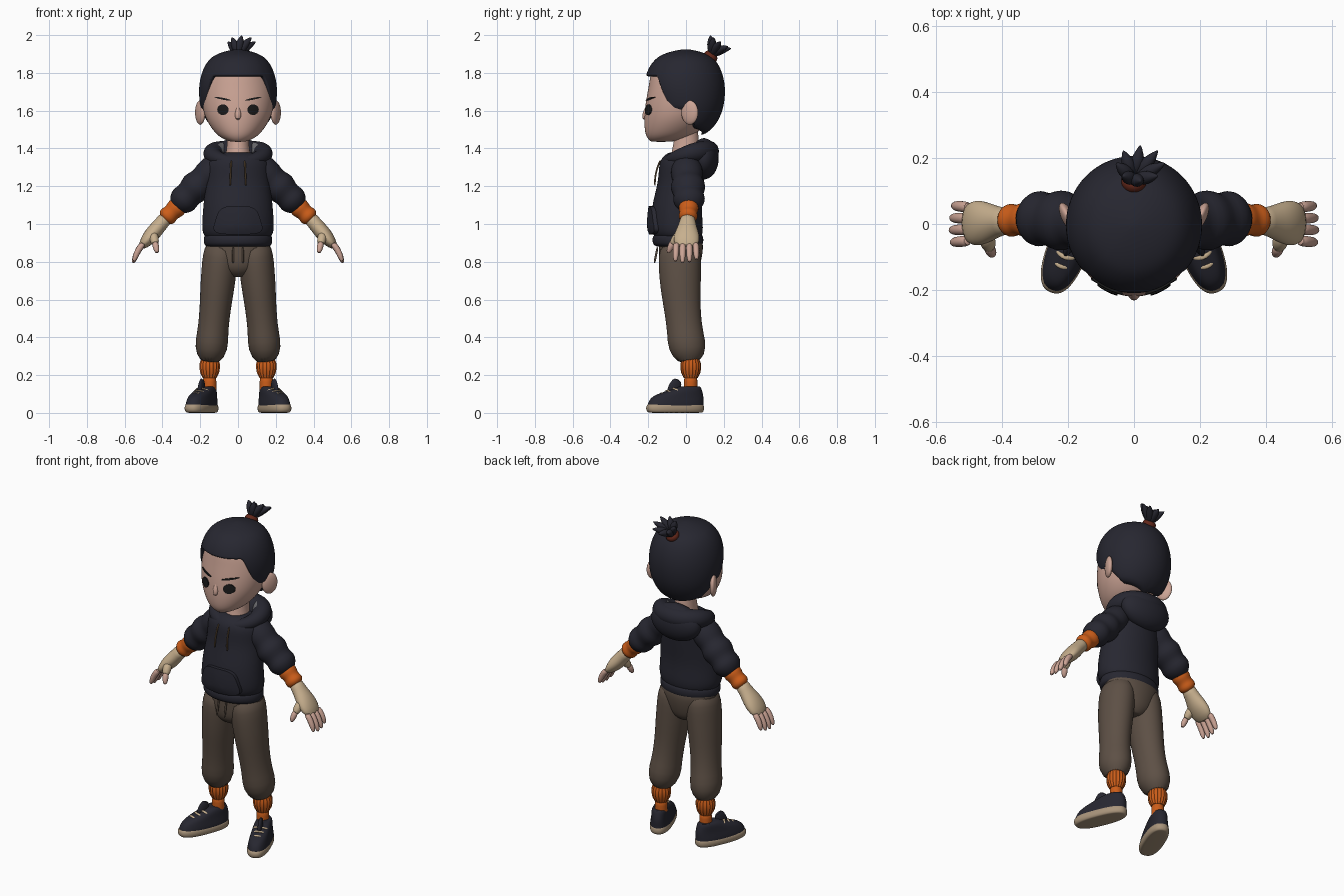
import bpy, bmesh, math
from math import sin, cos, pi
from mathutils import Vector, Matrix

if "Cube" in bpy.data.objects:
    bpy.data.objects.remove(bpy.data.objects["Cube"], do_unlink=True)


def material(name, red, green, blue):
    m = bpy.data.materials.new(name)
    m.use_nodes = True
    m.diffuse_color = (red, green, blue, 1)
    shader = next(node for node in m.node_tree.nodes if node.type == 'BSDF_PRINCIPLED')
    shader.inputs["Base Color"].default_value = m.diffuse_color
    return m


NAVY = material("navy cloth", .02, .02, .03)
SKIN = material("skin", .6, .37, .3)
BROWN = material("brown trousers", .11, .08, .06)
ORANGE = material("orange knit", .6, .11, .01)
WRAP = material("beige wrap", .57, .43, .27)
SOLE = material("tan sole", .4, .3, .2)
RED = material("dark red tie", .12, .02, .01)
BLACK = material("black", .01, .01, .01)
GREY = material("grey lining", .14, .14, .15)
CORD = material("brown cord", .16, .1, .05)


def build(name, verts, faces, mat, mirror=False, matrix=Matrix(), subdivide=True):
    mesh = bpy.data.meshes.new(name)
    bm = bmesh.new()
    made = [bm.verts.new(matrix @ Vector(v)) for v in verts]
    for face in faces:
        bm.faces.new([made[index] for index in face])
    bmesh.ops.recalc_face_normals(bm, faces=bm.faces)
    bm.to_mesh(mesh)
    bm.free()
    mesh.materials.append(mat)
    ob = bpy.data.objects.new(name, mesh)
    bpy.context.collection.objects.link(ob)
    bpy.ops.object.select_all(action='DESELECT')
    ob.select_set(True)
    bpy.context.view_layer.objects.active = ob
    bpy.ops.object.shade_smooth_by_angle(angle=math.radians(60))
    if mirror:
        ob.modifiers.new("Mirror", 'MIRROR').use_mirror_merge = False
    if subdivide:
        ob.modifiers.new("Subdivision", 'SUBSURF').levels = 1
    return ob


def bridge(name, rings, mat, closed=False, start_cap=True, **options):
    """Join equal rings of points into a skin."""
    n, m = len(rings[0]), len(rings)
    faces = [(j * n + i, j * n + (i + 1) % n, (j + 1) % m * n + (i + 1) % n, (j + 1) % m * n + i)
             for j in range(m if closed else m - 1) for i in range(n)]
    if not closed:
        faces.append(range((m - 1) * n, m * n))
        if start_cap:
            faces.append(range(n))
    return build(name, [p for ring in rings for p in ring], faces, mat, **options)


def spline(values, u):
    """Smooth curve through evenly spaced values."""
    last = len(values) - 1
    i = min(int(u * last), last - 1)
    k = u * last - i
    a, b, c, d = (values[max(0, min(last, i + step))] for step in (-1, 0, 1, 2))
    return b + k / 2 * (c - a + k * (2 * a - 5 * b + 4 * c - d + k * (3 * (b - c) + d - a)))


def measure(shape, z):
    """Half width, front and back of a body shape at a height, sampled densest at its ends."""
    low, high, *columns = shape
    t = max(0, min(1, (z - low) / (high - low)))
    return [spline(column, math.acos(1 - 2 * t) / pi) for column in columns]


def rim(shape, z, angle, power=2):
    width, front, back = measure(shape, z)
    s, c = (math.copysign(abs(f) ** (2 / power), f) for f in (sin(angle), cos(angle)))
    return Vector((width * s, (front + back) / 2 - (back - front) / 2 * c, z))


def stack(name, shape, mat, power=2, n=32, rows=18, **options):
    low, high = shape[:2]
    heights = [low + (high - low) * (1 - cos(pi * j / rows)) / 2 for j in range(rows + 1)]
    return bridge(name, [[rim(shape, z, 2 * pi * i / n, power) for i in range(n)] for z in heights], mat, **options)


def limb(name, start, end, radii, mat, bend=(0, 0, 0), flat=(1, 1), n=16, rib=0, **options):
    """Rings of evenly spaced radii along an arched line; flat thins them from start to end."""
    start, end, bend = Vector(start), Vector(end), Vector(bend)
    axis = (end - start).normalized()
    guide = Vector((1, 0, 0)) if abs(axis.y) > .8 else Vector((0, 1, 0))
    across = axis.cross(guide).normalized()
    along = across.cross(axis)
    rings = []
    for k, radius in enumerate(radii):
        t = k / (len(radii) - 1)
        centre = start.lerp(end, t) + bend * sin(pi * t)
        thin = flat[0] + (flat[1] - flat[0]) * t
        angles = [2 * pi * i / n for i in range(n)]
        rings.append([centre + (along * cos(a) + across * sin(a) * thin) * radius * (1 - rib * (i % 2))
                      for i, a in enumerate(angles)])
    return bridge(name, rings, mat, **options)


def ball(name, centre, size, mat, turn=0, **options):
    arc = [max(.01, sin(pi * k / 8)) for k in range(9)]
    place = Matrix.Translation(centre) @ Matrix.Rotation(turn, 4, 'Z') @ Matrix.Diagonal((*size, 1))
    return stack(name, (-1, 1, arc, [-r for r in arc], arc), mat, n=20, rows=10, matrix=place, **options)


def plate(name, shape, x, z, wide, tall, lift, mat, taper=0, tilt=0, power=2, **options):
    """A thin rounded plate laid on the front of a body shape."""
    rings = []
    for scale, raise_by in ((1, -.01), (1, lift), (.7, lift), (.4, lift), (.1, lift)):
        ring = []
        for i in range(32):
            c, s = (math.copysign(abs(f) ** (2 / power), f) for f in (cos(pi * i / 16), sin(pi * i / 16)))
            px = x + scale * wide * c * (1 - taper * s)
            pz = z + scale * (tall * s + tilt * wide * c)
            width, front, back = measure(shape, pz)
            depth = math.sqrt(1 - min(1, abs(px / width)) ** 2)
            ring.append((px, (front + back) / 2 - (back - front) / 2 * depth - raise_by, pz))
        rings.append(ring)
    return bridge(name, rings, mat, start_cap=False, subdivide=False, **options)


# Head and face
HEAD = (1.435, 1.87, (.03, .115, .18, .19, .15, .07), (-.18, -.215, -.22, -.2, -.17, -.07),
        (-.09, .05, .14, .17, .15, .07))
stack("head", HEAD, SKIN)
stack("neck", (1.32, 1.5, (.08, .06, .055), (-.1, -.07, -.05), (.07, .07, .06)), SKIN)
limb("nose", (0, -.2, 1.64), (0, -.22, 1.55), (.005, .012, .02, .012), SKIN)
ball("ears", (.2, .02, 1.59), (.02, .05, .065), SKIN, turn=-.45, mirror=True)
plate("eyes", HEAD, .08, 1.605, .03, .028, .005, BLACK, mirror=True)
plate("eyebrows", HEAD, .08, 1.663, .045, .005, .005, BLACK, tilt=.2, mirror=True)

# Hair cap with a stepped hairline
HAIR = (1.47, 1.925, (.09, .15, .2, .2, .14, .005), (-.08, -.11, -.19, -.215, -.15, -.005),
        (.09, .15, .2, .2, .14, .005))
HAIRLINE = ((0, 1.78), (.8, 1.78), (1.1, 1.6), (1.5, 1.6), (1.8, 1.51), (3.2, 1.47))


def hairline(angle):
    for (a, low), (b, high) in zip(HAIRLINE, HAIRLINE[1:]):
        if angle <= b:
            return low + (high - low) * (angle - a) / (b - a)


columns, rows = 72, 16
rings = [[] for row in range(rows + 2)]
for i in range(columns):
    angle = 2 * pi * i / columns
    low = hairline(min(angle, 2 * pi - angle))
    for j in range(rows + 1):
        rings[j + 1].append(rim(HAIR, low + (HAIR[1] - low) * sin(j / rows * pi / 2), angle))
    edge = rings[1][i]
    rings[0].append((edge.x * .75, edge.y * .75, edge.z))
bridge("hair", rings, NAVY, start_cap=False)

# Tied top tuft, a fan of pointed locks
limb("hair_tie", (0, .115, 1.865), (0, .145, 1.905), (.034, .04, .04, .03), RED)
root = (0, .135, 1.89)
for k in range(8):
    a = 2 * pi * k / 8
    tip = (.02 + .075 * cos(a), .185 + .055 * sin(a), 1.965 - .035 * sin(a))
    limb(f"hair_tuft_{k + 1}", root, tip, (.012, .022, .024, .016, .002), NAVY, bend=(0, 0, .01), n=8)

# Hooded top: body, hem, pocket, hood and cords
TORSO = (.93, 1.38, (.17, .19, .185, .17, .16, .08), (-.16, -.185, -.18, -.15, -.135, -.08),
         (.08, .09, .085, .095, .1, .08))
stack("hoodie_body", TORSO, NAVY)
stack("hoodie_hem", (.88, .95, (.16, .18, .18, .16), (-.15, -.175, -.175, -.15), (.07, .09, .09, .07)), NAVY)
plate("front_pocket", TORSO, 0, 1.02, .12, .075, .02, NAVY, taper=.2, power=4)
rings = []
for k in range(32):
    a = 2 * pi * k / 32
    outward = Vector((sin(a), -cos(a), 0))
    front = ((1 + cos(a)) / 2) ** 2
    thick = .058 - .028 * front
    centre = Vector((.135 * sin(a), .01 - .11 * cos(a), 1.385 - .055 * front))
    rings.append([centre + thick * (outward * cos(b * pi / 6) + Vector((0, 0, sin(b * pi / 6)))) for b in range(12)])
hood = bridge("hood_collar", rings, NAVY, closed=True)
hood.data.materials.append(GREY)
for face in hood.data.polygons:
    inward = -face.normal.dot(Vector((face.center.x, face.center.y, 0)).normalized())
    face.material_index = int(face.center.y > .02 and inward > .35)
ball("hood_back", (0, .095, 1.345), (.165, .08, .11), NAVY)
limb("hood_cords", (.036, -.135, 1.34), (.042, -.165, 1.2), [.005] * 5, CORD, bend=(0, -.01, 0), n=8, mirror=True)

# Sleeves, cuffs and wrapped hands
limb("sleeves", (.09, 0, 1.33), (.335, .02, 1.08), (.06, .08, .085, .085, .075, .095, .09, .075, .09, .075, .04),
     NAVY, flat=(.95, .9), n=20, mirror=True)
limb("wrist_bands", (.3, .015, 1.11), (.395, .01, 1.02), (.05, .05, .055, .05, .045, .052, .05, .03), ORANGE, mirror=True)
limb("hand_wraps", (.375, .01, 1.04), (.515, 0, .875), (.04, .043, .055, .068, .07, .05), WRAP,
     flat=(1, .35), n=20, mirror=True)
for k, reach in enumerate((.95, 1.05, 1, .85)):
    y = .034 * (k - 1.5)
    limb(f"fingers_{k + 1}", (.5, y, .9), (.515 + .04 * reach, y * 1.1, .885 - .09 * reach),
         (.016, .018, .017, .016, .008), SKIN, bend=(.005, 0, .005), n=10, mirror=True)
limb("thumb_wraps", (.45, -.03, .95), (.437, -.076, .89), (.026, .025, .02), WRAP, mirror=True)
limb("thumbs", (.44, -.07, .905), (.427, -.096, .845), (.017, .018, .017, .008), SKIN, n=10, mirror=True)

# Trousers
limb("trouser_legs", (.085, -.035, .91), (.15, .02, .26), (.1, .115, .112, .108, .1, .095, .095, .105, .06), BROWN,
     bend=(0, -.015, 0), flat=(.82, .88), n=24, mirror=True)
stack("trouser_seat", (.72, .92, (.04, .13, .17, .17), (-.08, -.135, -.145, -.14), (.03, .07, .09, .08)), BROWN)
limb("waist_cords", (.025, -.15, .88), (.026, -.168, .79), [.006] * 4, BROWN, n=8, mirror=True)

# Ribbed socks
limb("sock_cuffs", (.15, .025, .285), (.15, .025, .185), (.045, .055, .055, .05, .037), ORANGE,
     n=36, rib=.1, subdivide=False, mirror=True)
limb("sock_ankles", (.15, .025, .2), (.15, .025, .09), [.036] * 4, ORANGE, mirror=True)

# Shoes, turned outward
shoe = dict(mirror=True, matrix=Matrix.Translation((.19, -.05, 0)) @ Matrix.Rotation(.38, 4, 'Z'))
stack("shoe_soles", (0, .05, (.05, .062, .062, .05), (-.15, -.168, -.168, -.15), (.14, .152, .152, .14)), SOLE,
      power=2.5, rows=8, **shoe)
stack("shoe_uppers", (.035, .14, (.06, .06, .053, .046, .035), (-.16, -.16, -.13, -.03, .02), (.15, .15, .15, .14, .13)),
      NAVY, power=2.4, **shoe)
limb("shoe_tongues", (0, -.03, .1), (0, .01, .178), (.032, .034, .034, .022), NAVY, flat=(.4, .4), **shoe)
for k in range(3):
    y, z = -.065 + .03 * k, .09 + .013 * k
    limb(f"shoe_laces_{k + 1}", (-.043, y, z), (.043, y, z), [.008] * 6, WRAP, bend=(0, -.02, .016), flat=(.6, .6), n=8, **shoe)
